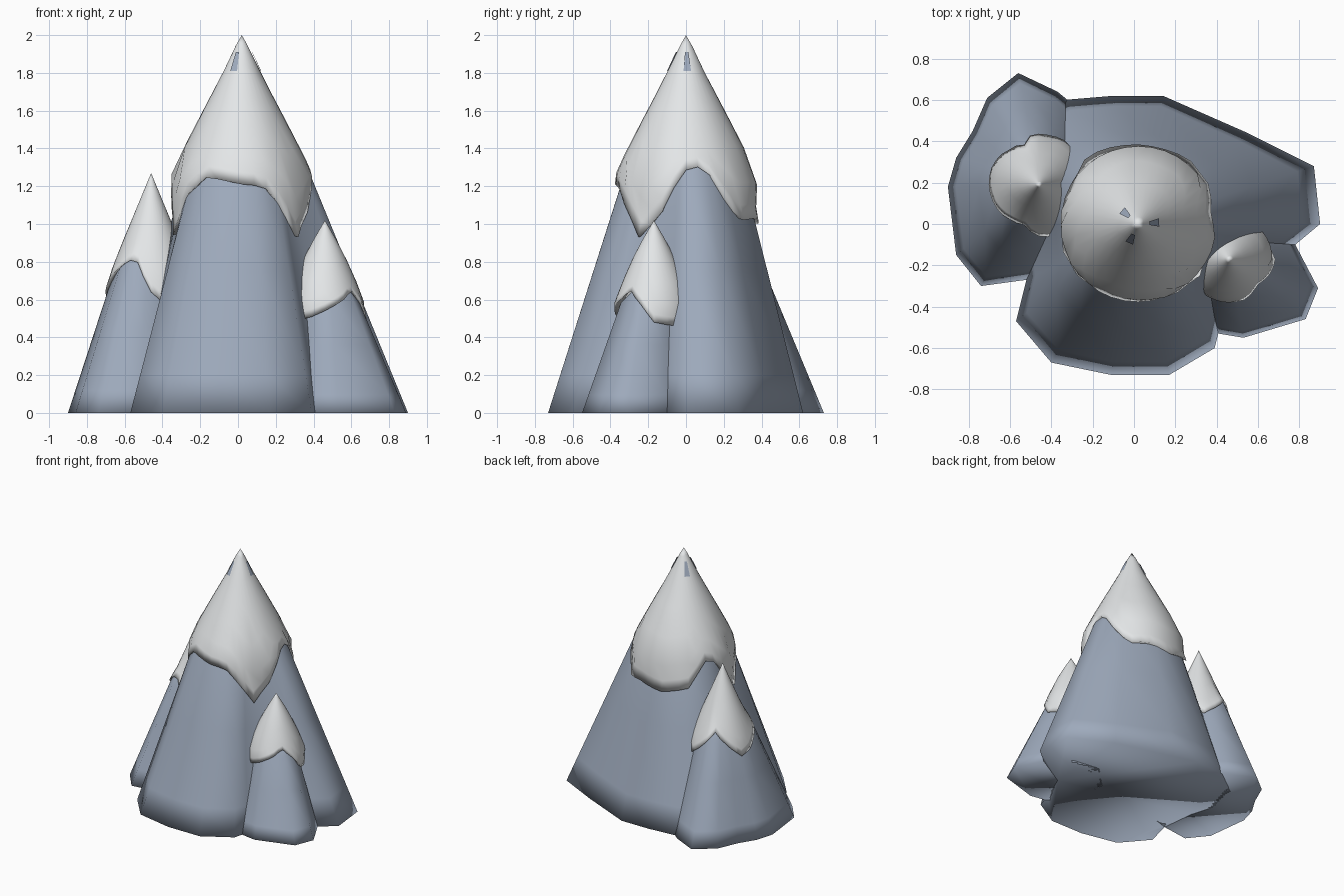
import bpy, bmesh
from math import sin, cos, atan2, hypot, radians, tau

cube = bpy.data.objects.get("Cube")
if cube:
    bpy.data.objects.remove(cube, do_unlink=True)


def material(name, rgb):
    m = bpy.data.materials.new(name)
    m.use_nodes = True
    m.diffuse_color = (*rgb, 1)
    bsdf = next(n for n in m.node_tree.nodes if n.type == 'BSDF_PRINCIPLED')
    bsdf.inputs["Base Color"].default_value = (*rgb, 1)
    bsdf.inputs["Roughness"].default_value = 0.9
    return m


ROCK = material("slate_rock", (0.34, 0.40, 0.50))
SNOW = material("snow_white", (0.80, 0.82, 0.83))


def interp(table, x):
    """Piecewise linear lookup in sorted (x, y) pairs."""
    if x <= table[0][0]:
        return table[0][1]
    for (x0, y0), (x1, y1) in zip(table, table[1:]):
        if x <= x1:
            return y0 + (y1 - y0) * (x - x0) / (x1 - x0)
    return table[-1][1]


def around(table):
    """Repeat an angle table one turn either way."""
    return sorted((a + k * tau, v) for a, v in table for k in (-1, 0, 1))


def loft(name, rings, mat, top=None, smooth=True):
    """Skin rings from top to bottom, with a tip above and a face below."""
    bm = bmesh.new()
    rows = [[bm.verts.new(p) for p in ring] for ring in rings]
    n = len(rows[0])
    tip = bm.verts.new(top)
    for i in range(n):
        j = (i + 1) % n
        bm.faces.new((tip, rows[0][i], rows[0][j]))
        for a, b in zip(rows, rows[1:]):
            bm.faces.new((a[i], b[i], b[j], a[j]))
    bm.faces.new(rows[-1][::-1])
    bmesh.ops.recalc_face_normals(bm, faces=bm.faces)
    for f in bm.faces:
        f.smooth = smooth
    add(name, bm, mat)


def add(name, bm, mat):
    me = bpy.data.meshes.new(name)
    bm.to_mesh(me)
    bm.free()
    me.materials.append(mat)
    bpy.context.collection.objects.link(bpy.data.objects.new(name, me))


def peak(name, base, apex, shoulder, inner, gain, profile, rim):
    """Rock loft on a base outline, plus a snow cap with a wavy rim."""
    cx, cy, top = apex
    polar = [(atan2(y - cy, x - cx), hypot(x - cx, y - cy)) for x, y in base]
    outline = around(polar)
    rims = around([(radians(a), z) for a, z in rim])
    rock_top = top - 0.12

    def rock_radius(a, z):
        r = interp(outline, a)
        s = inner + gain * r
        if z < shoulder:
            return r + (s - r) * z / shoulder
        return max(0, s * (rock_top - z) / (rock_top - shoulder))

    def point(a, r, z):
        return (cx + r * cos(a), cy + r * sin(a), z)

    # Rock body
    heights = (shoulder, shoulder * 0.6, shoulder * 0.16, 0)
    loft(name + "_rock",
         [[point(a, rock_radius(a, z), z) for a, _ in polar] for z in heights],
         ROCK, (cx, cy, rock_top))

    # Snow cap
    angles = [i * tau / 36 - tau / 2 for i in range(36)]
    rings = []
    for t in (0.06, 0.2, 0.4, 0.6, 0.8, 0.92, 1):
        ring = []
        for a in angles:
            z = top - t * (top - interp(rims, a))
            r = max(interp(profile, z), rock_radius(a, z) + 0.012)
            ring.append(point(a, r, z))
        rings.append(ring)
    rings.append([point(a, 0.85 * interp(profile, interp(rims, a)), interp(rims, a) + 0.02)
                  for a in angles])
    loft(name + "_snow_cap", rings, SNOW, apex)


MAIN_PROFILE = [(0.93, 0.365), (1.25, 0.378), (1.33, 0.345), (1.55, 0.232),
                (1.8, 0.1), (1.93, 0.04), (2, 0)]

peak("main_peak",
     [(0.9, 0), (0.87, 0.28), (0.55, 0.44), (0.14, 0.62), (-0.1, 0.62), (-0.34, 0.6),
      (-0.66, 0.36), (-0.55, 0), (-0.52, -0.27), (-0.57, -0.47), (-0.4, -0.67),
      (-0.11, -0.73), (0.17, -0.73), (0.39, -0.6), (0.42, -0.48), (0.52, -0.25),
      (0.78, -0.1)],
     (0.02, 0, 2), 1.25, 0.17, 0.224, MAIN_PROFILE,
     [(-161, 0.93), (-142, 1.14), (-119, 1.25), (-90, 1.21), (-72, 1.2), (-58, 1.1),
      (-40, 0.93), (-19, 1.07), (-3, 1.28), (15, 1.31), (33, 1.12), (47, 1.02),
      (70, 1.03), (100, 1), (130, 1.05), (153, 1.27), (175, 1.12)])

peak("right_peak",
     [(-0.9, 0.18), (-0.86, -0.15), (-0.74, -0.3), (-0.52, -0.27), (-0.3, -0.2),
      (-0.15, 0.15), (-0.2, 0.5), (-0.37, 0.64), (-0.56, 0.73), (-0.71, 0.61),
      (-0.78, 0.45), (-0.86, 0.32)],
     (-0.46, 0.19, 1.27), 0.75, 0.05, 0.33,
     [(0.5, 0.23), (0.66, 0.24), (0.8, 0.195), (1, 0.112), (1.27, 0)],
     [(-155, 0.72), (-130, 0.79), (-113, 0.82), (-85, 0.6), (-60, 0.6), (-20, 0.65),
      (20, 0.65), (60, 0.6), (85, 0.68), (110, 0.8), (135, 0.7), (160, 0.61), (180, 0.64)])

peak("left_peak",
     [(0.89, -0.31), (0.78, -0.1), (0.62, 0.05), (0.4, 0.08), (0.22, -0.1),
      (0.25, -0.4), (0.41, -0.53), (0.53, -0.55), (0.83, -0.46)],
     (0.46, -0.17, 1.02), 0.6, 0.09, 0.21,
     [(0.45, 0.205), (0.58, 0.21), (0.7, 0.165), (0.87, 0.088), (1.02, 0)],
     [(-140, 0.5), (-115, 0.5), (-90, 0.54), (-60, 0.6), (-42, 0.65), (-18, 0.57),
      (0, 0.48), (28, 0.46), (60, 0.5), (100, 0.6), (140, 0.6), (180, 0.55)])

# Bare rock slivers near the summit
bm = bmesh.new()
for deg in (-115, 4, 140):
    a = radians(deg)
    corners = [(1.81, -0.02), (1.81, 0.02), (1.91, 0.009), (1.91, -0.009)]
    quad = []
    for z, w in corners:
        r = interp(MAIN_PROFILE, z) + 0.006
        quad.append(bm.verts.new((0.02 + r * cos(a) - w * sin(a),
                                  r * sin(a) + w * cos(a), z)))
    bm.faces.new(quad)
add("summit_rock_slivers", bm, ROCK)
